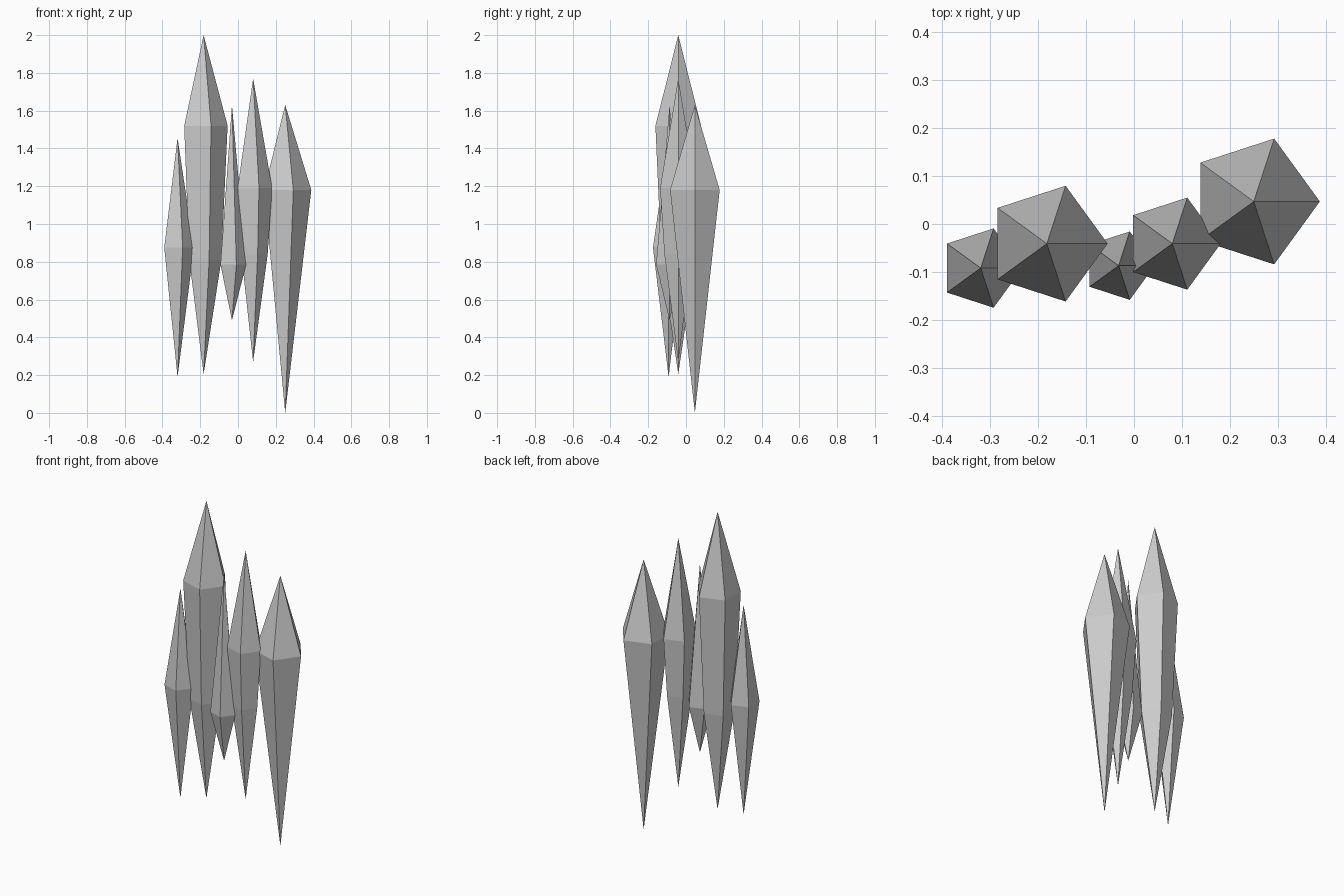
import bpy
import bmesh
from math import cos, sin, tau

SIDES = 5

cube = bpy.data.objects.get("Cube")
if cube:
    bpy.data.objects.remove(cube, do_unlink=True)

# Single stone colour
stone = bpy.data.materials.new("grey_crystal")
stone.use_nodes = True
grey = (0.6, 0.6, 0.6, 1.0)
stone.diffuse_color = grey
stone.node_tree.nodes["Principled BSDF"].inputs["Base Color"].default_value = grey


def crystal(name, x, y, bottom, top, rings):
    """Pointed five-sided shard; rings are (height, radius) from low to high."""
    bm = bmesh.new()
    low_tip = bm.verts.new((0, 0, bottom))
    high_tip = bm.verts.new((0, 0, top))
    loops = [[bm.verts.new((r * cos(tau * i / SIDES), r * sin(tau * i / SIDES), z))
              for i in range(SIDES)] for z, r in rings]
    for i in range(SIDES):
        j = (i + 1) % SIDES
        bm.faces.new((low_tip, loops[0][j], loops[0][i]))
        for a, b in zip(loops, loops[1:]):
            bm.faces.new((a[i], a[j], b[j], b[i]))
        bm.faces.new((loops[-1][i], loops[-1][j], high_tip))
    bmesh.ops.recalc_face_normals(bm, faces=bm.faces)
    mesh = bpy.data.meshes.new(name)
    bm.to_mesh(mesh)
    bm.free()
    mesh.materials.append(stone)
    obj = bpy.data.objects.new(name, mesh)
    obj.location = (x, y, 0)
    bpy.context.collection.objects.link(obj)


# Shards from the model's right to its left
crystal("outer_right_crystal", -0.32, -0.092, 0.19, 1.455, [(0.875, 0.087)])
crystal("tall_crystal", -0.182, -0.041, 0.205, 2.0, [(0.81, 0.094), (1.52, 0.127)])
crystal("small_crystal", -0.032, -0.087, 0.49, 1.63, [(0.785, 0.075)])
crystal("middle_crystal", 0.08, -0.041, 0.27, 1.77, [(0.84, 0.077), (1.19, 0.101)])
crystal("outer_left_crystal", 0.25, 0.047, 0.0, 1.63, [(1.18, 0.138)])
